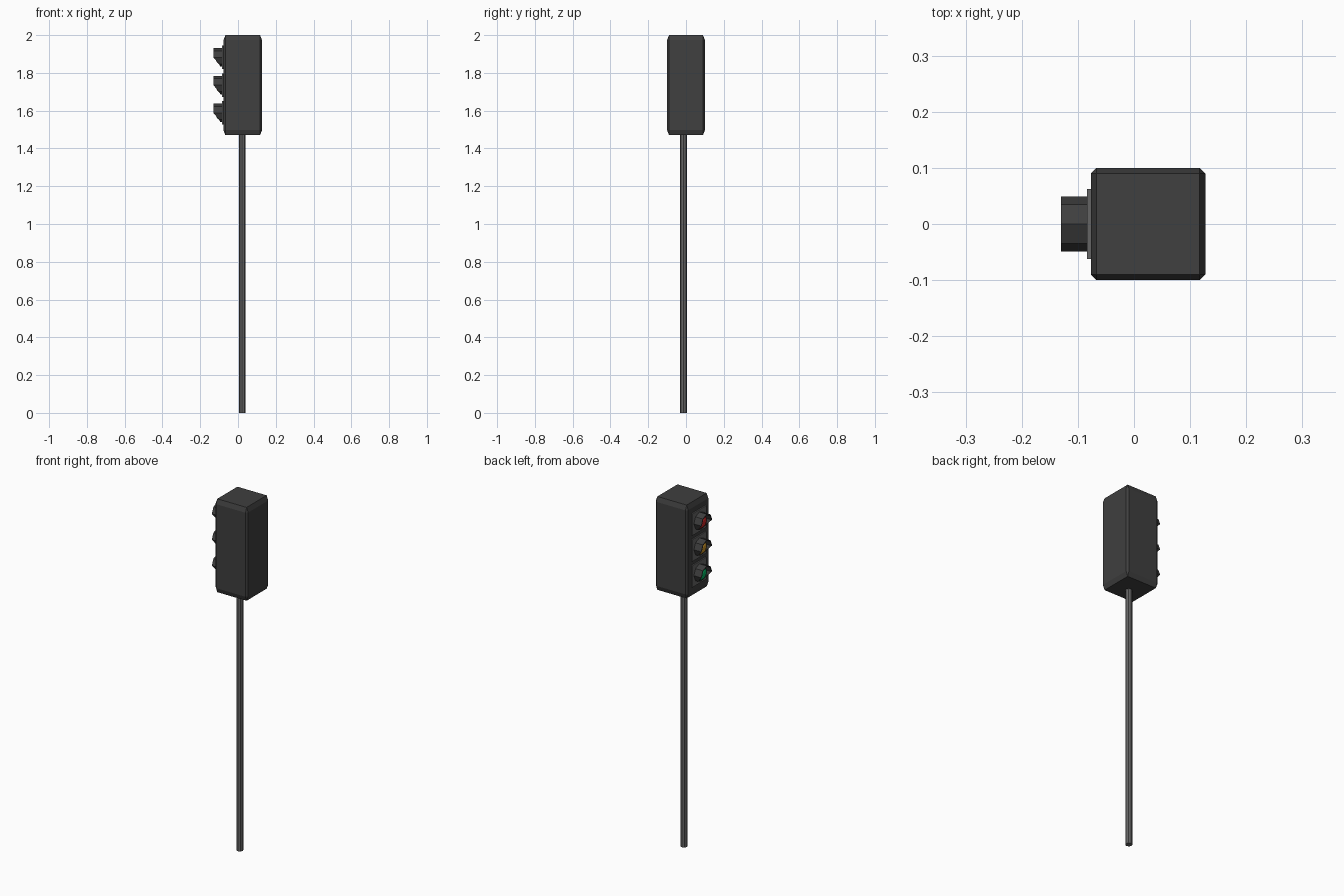
import bpy, bmesh, math

if "Cube" in bpy.data.objects:
    bpy.data.objects.remove(bpy.data.objects["Cube"])

FACE_X = -0.077          # signal face of the housing
PLATE_X = -0.083         # front of the mounting plates


def material(name, rgb):
    m = bpy.data.materials.new(name)
    m.diffuse_color = (*rgb, 1)
    m.use_nodes = True
    m.node_tree.nodes["Principled BSDF"].inputs["Base Color"].default_value = m.diffuse_color
    return m


def add_object(name, bm, mat):
    bmesh.ops.recalc_face_normals(bm, faces=bm.faces)
    me = bpy.data.meshes.new(name)
    bm.to_mesh(me)
    bm.free()
    me.materials.append(mat)
    ob = bpy.data.objects.new(name, me)
    bpy.context.collection.objects.link(ob)
    return ob


def box(name, loc, size, mat, bevel=0):
    bm = bmesh.new()
    bmesh.ops.create_cube(bm, size=1)
    if bevel:
        bmesh.ops.bevel(bm, geom=bm.edges[:], offset=bevel, segments=1, affect='EDGES')
    ob = add_object(name, bm, mat)
    ob.location, ob.scale = loc, size
    return ob


def visor(name, z, mat):
    # octagonal hood: full depth on the upper half, cut back underneath
    depth = [0.047, 0.047, 0.047, 0.047, 0.047, 0.018, 0.01, 0.018]
    bm = bmesh.new()
    rings = []
    for i, d in enumerate(depth):
        a = math.tau * i / 8
        rings.append([bm.verts.new((x, r * math.cos(a), z + r * math.sin(a)))
                      for r, x in ((0.049, PLATE_X), (0.049, PLATE_X - d),
                                   (0.043, PLATE_X - d), (0.043, PLATE_X))])
    for i in range(8):
        p, q = rings[i], rings[(i + 1) % 8]
        for j in range(4):
            k = (j + 1) % 4
            bm.faces.new((p[j], p[k], q[k], q[j]))
    return add_object(name, bm, mat)


def lens(name, z, mat):
    # shallow dome facing -x
    n, radius, height = 12, 0.043, 0.036
    bm = bmesh.new()
    rings = []
    for t in (0, 25, 50, 70):
        a = math.radians(t)
        rings.append([bm.verts.new((PLATE_X - height * math.sin(a),
                                    radius * math.cos(a) * math.cos(math.tau * i / n),
                                    z + radius * math.cos(a) * math.sin(math.tau * i / n)))
                      for i in range(n)])
    for p, q in zip(rings, rings[1:]):
        for i in range(n):
            k = (i + 1) % n
            bm.faces.new((p[i], p[k], q[k], q[i]))
    bm.faces.new(rings[0])
    bm.faces.new(rings[-1])
    return add_object(name, bm, mat)


dark = material("dark_casing", (0.05, 0.05, 0.05))
steel = material("steel", (0.13, 0.13, 0.13))

# housing with chamfers stretched along its height
box("housing", (0.025, 0, 1.735), (0.204, 0.2, 0.53), dark, 0.05)

# octagonal pole
bm = bmesh.new()
bmesh.ops.create_cone(bm, cap_ends=True, segments=8, radius1=0.018, radius2=0.018, depth=1.49)
pole = add_object("pole", bm, steel)
pole.location = (0.022, -0.014, 0.745)

# three signal lamps
for label, z, rgb in (("red", 1.882, (0.6, 0.02, 0.02)),
                      ("amber", 1.735, (0.6, 0.3, 0.02)),
                      ("green", 1.588, (0.0, 0.45, 0.12))):
    box(label + "_plate", ((FACE_X + PLATE_X) / 2, 0, z),
        (FACE_X - PLATE_X + 0.002, 0.124, 0.124), steel)
    visor(label + "_visor", z, dark)
    lens(label + "_lens", z, material(label + "_glass", rgb))
